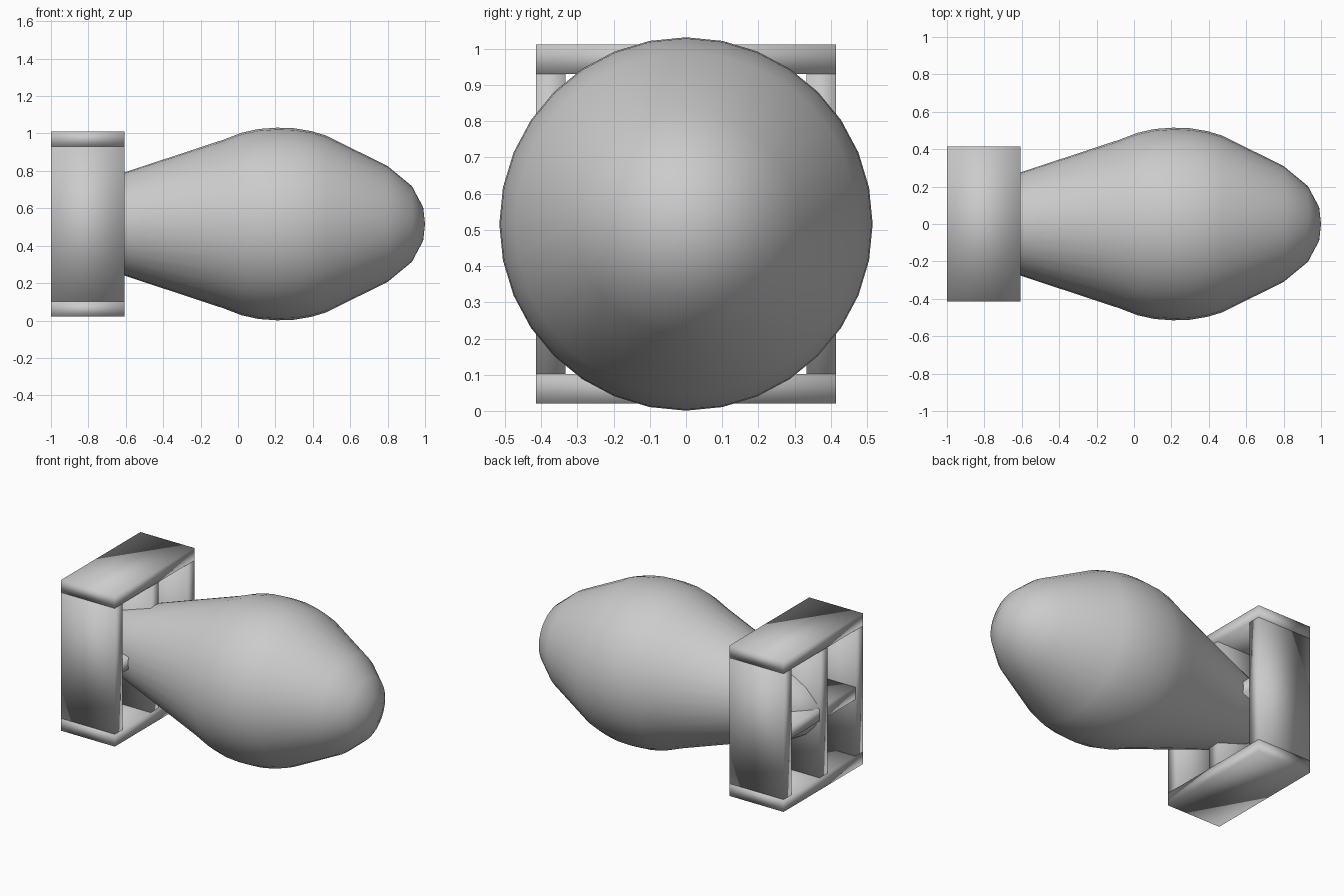
import bpy, bmesh, math

if "Cube" in bpy.data.objects:
    bpy.data.objects.remove(bpy.data.objects["Cube"])

CZ = 0.516          # height of the long axis
SIDES = 32


def finish(name, bm):
    bmesh.ops.recalc_face_normals(bm, faces=bm.faces)
    for f in bm.faces:
        f.smooth = True
    me = bpy.data.meshes.new(name)
    bm.to_mesh(me)
    bm.free()
    ob = bpy.data.objects.new(name, me)
    bpy.context.collection.objects.link(ob)
    return ob


def lathe(name, profile):
    """Revolve (x, radius) points around the long axis, closing both tips."""
    bm = bmesh.new()
    tail = bm.verts.new((profile[0][0], 0, CZ))
    nose = bm.verts.new((profile[-1][0], 0, CZ))
    rings = []
    for x, r in profile[1:-1]:
        rings.append([bm.verts.new((x, r * math.sin(a), CZ + r * math.cos(a)))
                      for a in (2 * math.pi * i / SIDES for i in range(SIDES))])
    for i in range(SIDES):
        j = (i + 1) % SIDES
        bm.faces.new((tail, rings[0][i], rings[0][j]))
        bm.faces.new((nose, rings[-1][j], rings[-1][i]))
        for a, b in zip(rings, rings[1:]):
            bm.faces.new((a[i], b[i], b[j], a[j]))
    return finish(name, bm)


def plate(name, y0, y1, z0, z1, x0=-1.0, x1=-0.607):
    bm = bmesh.new()
    bmesh.ops.create_cube(bm, size=1)
    for v in bm.verts:
        v.co = (x1 if v.co.x > 0 else x0,
                y1 if v.co.y > 0 else y0,
                CZ + (z1 if v.co.z > 0 else z0))
    return finish(name, bm)


# Teardrop body with rounded nose and tapering tail
lathe("body", [(-0.995, 0), (-0.98, 0.08), (-0.9, 0.16), (-0.81, 0.21),
               (-0.61, 0.275), (-0.08, 0.45), (0.02, 0.488), (0.11, 0.508),
               (0.21, 0.515), (0.30, 0.512), (0.39, 0.497), (0.47, 0.473),
               (0.80, 0.31), (0.93, 0.202), (0.99, 0.09), (1.0, 0)])

# Square tail frame
W, H, T = 0.414, 0.495, 0.081
plate("frame_top", -W, W, H - T, H)
plate("frame_bottom", -W, W, -H, T - H)
for side, s in (("left", 1), ("right", -1)):
    y0, y1 = sorted((s * (W - T), s * W))
    plate("frame_" + side, y0, y1, T - H, H - T)

# Crossed fins joining the frame to the body
plate("vertical_fin", -T / 2, T / 2, T - H, H - T)
plate("horizontal_fin", T - W, W - T, -T / 2, T / 2)
